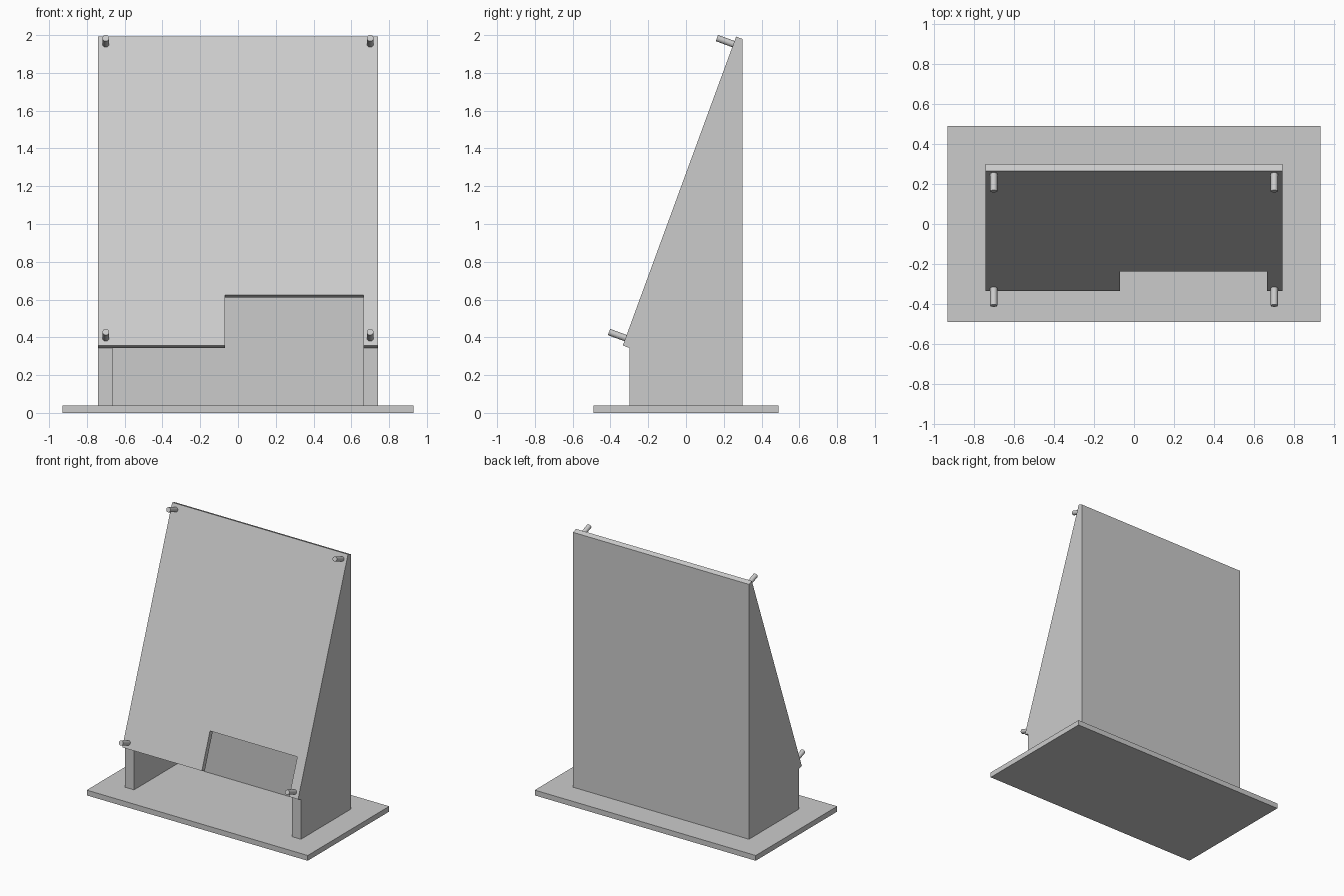
import bpy
import bmesh
from math import radians, sin, cos, tan
from mathutils import Vector, Matrix

cube = bpy.data.objects.get("Cube")
if cube:
    bpy.data.objects.remove(cube, do_unlink=True)

grey = bpy.data.materials.new("light_grey")
grey.use_nodes = True
colour = (0.6, 0.6, 0.6, 1)
grey.diffuse_color = colour
grey.node_tree.nodes["Principled BSDF"].inputs["Base Color"].default_value = colour

BASE_TOP = 0.04
HALF_W, HALF_D, WALL = 0.74, 0.3, 0.075
TILT = radians(20.15)
LOW = 0.344                                   # height where the panel back meets the front
THICK = 0.037
LENGTH = 2 * HALF_D / sin(TILT)
ALONG = Vector((0, sin(TILT), cos(TILT)))     # up the slope
OUT = Vector((0, -cos(TILT), sin(TILT)))      # out of the slope
FOOT = Vector((0, -HALF_D, LOW))


def slope_z(y):
    return LOW + (y + HALF_D) / tan(TILT)


def add_object(name, bm):
    bmesh.ops.recalc_face_normals(bm, faces=bm.faces[:])
    mesh = bpy.data.meshes.new(name)
    bm.to_mesh(mesh)
    bm.free()
    mesh.materials.append(grey)
    obj = bpy.data.objects.new(name, mesh)
    bpy.context.collection.objects.link(obj)
    return obj


def prism(name, points, offset):
    """Extrude a flat outline by an offset vector."""
    bm = bmesh.new()
    face = bm.faces.new([bm.verts.new(p) for p in points])
    new = bmesh.ops.extrude_face_region(bm, geom=[face])["geom"]
    verts = [v for v in new if isinstance(v, bmesh.types.BMVert)]
    bmesh.ops.translate(bm, verts=verts, vec=offset)
    # Keep the starting cap so the solid is closed
    if not face.is_valid:
        bm.faces.new([v for v in bm.verts if v not in verts])
    return add_object(name, bm)


# Base plate
prism("base_plate", [(x, y, 0) for x, y in
                     ((-0.93, -0.49), (0.93, -0.49), (0.93, 0.49), (-0.93, 0.49))],
      Vector((0, 0, BASE_TOP)))

# Side walls
side = [(-HALF_D, BASE_TOP), (HALF_D, BASE_TOP),
        (HALF_D, slope_z(HALF_D)), (-HALF_D, LOW)]
for name, x in (("right_wall", -HALF_W), ("left_wall", HALF_W - WALL)):
    prism(name, [(x, y, z) for y, z in side], Vector((WALL, 0, 0)))

# Back wall, cut to the slope at its top
inner = HALF_D - WALL
back = [(inner, BASE_TOP), (HALF_D, BASE_TOP),
        (HALF_D, slope_z(HALF_D)), (inner, slope_z(inner))]
prism("back_wall", [(WALL - HALF_W, y, z) for y, z in back],
      Vector((2 * (HALF_W - WALL), 0, 0)))

# Sloping front panel with a notch in its lower edge
NOTCH = 0.284
outline = [(-HALF_W, 0), (-0.07, 0), (-0.07, NOTCH), (HALF_W - WALL, NOTCH),
           (HALF_W - WALL, 0), (HALF_W, 0), (HALF_W, LENGTH), (-HALF_W, LENGTH)]
prism("front_panel", [FOOT + ALONG * s + Vector((x, 0, 0)) for x, s in outline],
      OUT * THICK)

# Corner pegs
PEG = 0.093
for level, s in (("lower", 0.042), ("upper", LENGTH - 0.042)):
    for hand, x in (("left", 0.7), ("right", -0.7)):
        centre = FOOT + ALONG * s + OUT * (THICK + PEG / 2) + Vector((x, 0, 0))
        spin = OUT.to_track_quat("Z", "Y").to_matrix().to_4x4()
        bm = bmesh.new()
        bmesh.ops.create_cone(bm, cap_ends=True, segments=32, radius1=0.0175,
                              radius2=0.0175, depth=PEG,
                              matrix=Matrix.Translation(centre) @ spin)
        peg = add_object(f"{level}_{hand}_peg", bm)
        for face in peg.data.polygons:
            face.use_smooth = len(face.vertices) == 4
        for edge in peg.data.edges:
            a, b = (peg.data.vertices[i].co for i in edge.vertices)
            edge.use_edge_sharp = (a - b).length < PEG / 2
